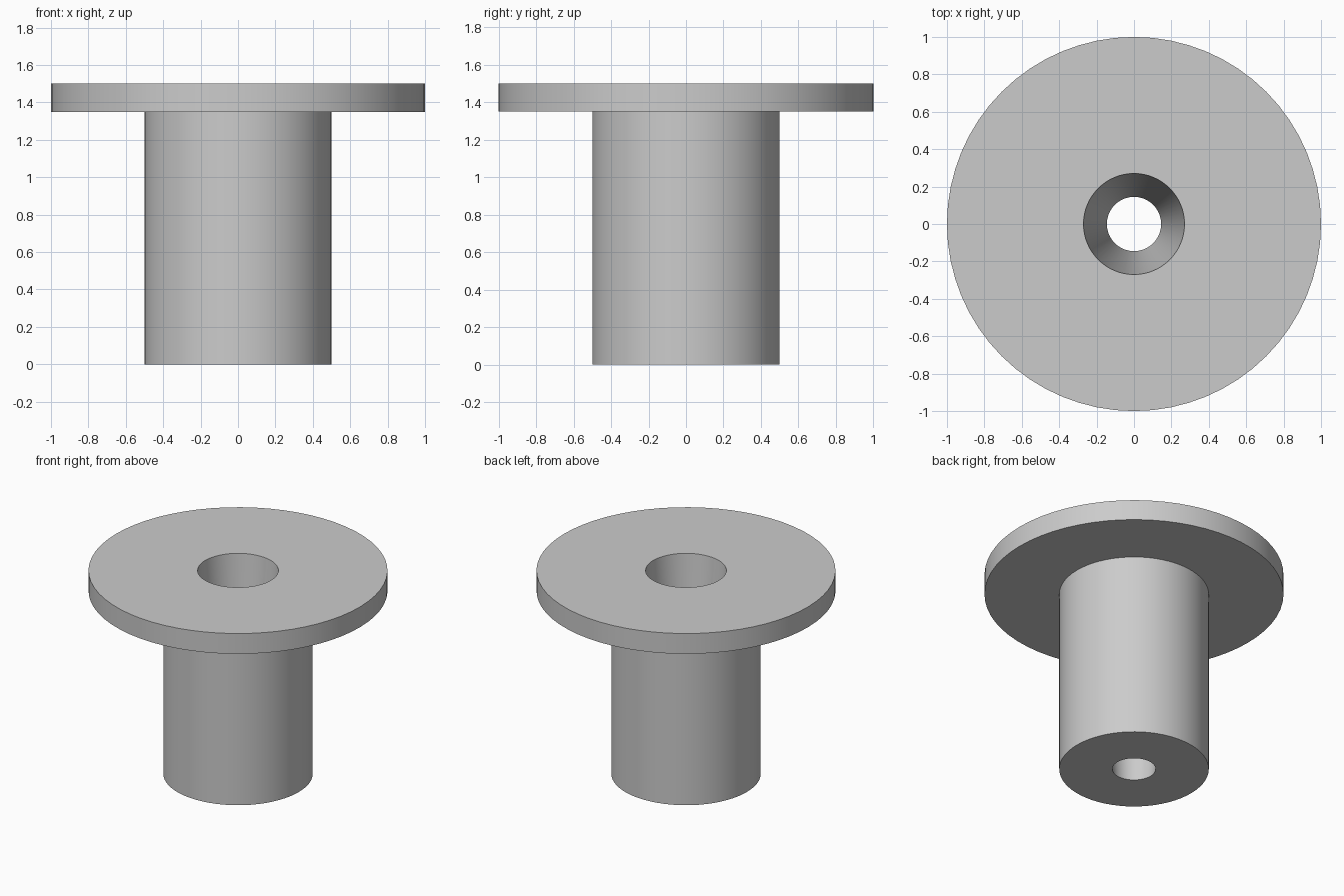
import bpy
import bmesh
from math import cos, sin, tau, radians

SEGMENTS = 64

# Remove the default cube
cube = bpy.data.objects.get("Cube")
if cube:
    bpy.data.objects.remove(cube, do_unlink=True)

# Plain grey material
grey = bpy.data.materials.new("plain_grey")
grey.use_nodes = True
colour = (0.6, 0.6, 0.6, 1)
grey.diffuse_color = colour
grey.node_tree.nodes["Principled BSDF"].inputs["Base Color"].default_value = colour


def lathe(name, profile):
    """Revolve a closed (radius, height) profile about the z axis."""
    bm = bmesh.new()
    rings = []
    for radius, height in profile:
        rings.append([bm.verts.new((radius * cos(tau * i / SEGMENTS),
                                    radius * sin(tau * i / SEGMENTS), height))
                      for i in range(SEGMENTS)])
    for lower, upper in zip(rings, rings[1:] + rings[:1]):
        for i in range(SEGMENTS):
            j = (i + 1) % SEGMENTS
            bm.faces.new((lower[i], lower[j], upper[j], upper[i]))
    bmesh.ops.recalc_face_normals(bm, faces=bm.faces)
    mesh = bpy.data.meshes.new(name)
    bm.to_mesh(mesh)
    bm.free()
    mesh.materials.append(grey)
    obj = bpy.data.objects.new(name, mesh)
    bpy.context.collection.objects.link(obj)
    bpy.ops.object.select_all(action="DESELECT")
    obj.select_set(True)
    bpy.context.view_layer.objects.active = obj
    bpy.ops.object.shade_smooth_by_angle(angle=radians(30))
    return obj


# Barrel and wide top flange, with a tapered bore right through
lathe("flanged_bushing", [
    (0.145, 0), (0.5, 0),        # underside of barrel
    (0.5, 1.35), (1, 1.35),      # barrel wall and flange underside
    (1, 1.5), (0.27, 1.5),       # flange rim and top face
])
